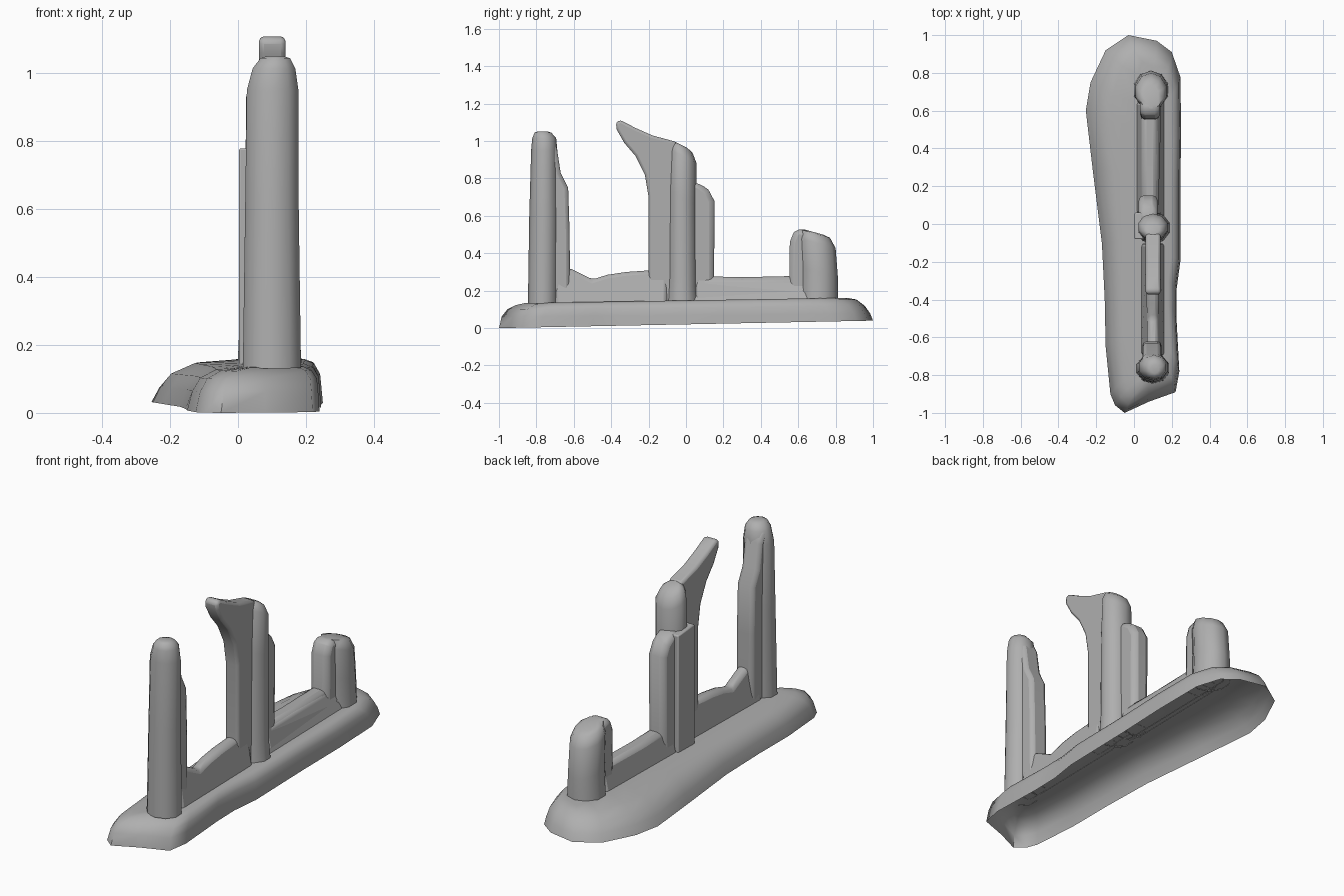
import bpy, bmesh, math

# Dark stone grey shared by every part
stone = bpy.data.materials.new("stone_grey")
stone.diffuse_color = (0.43, 0.43, 0.43, 1)


def finish(name, bm, angle=40, bevel=0):
    bmesh.ops.recalc_face_normals(bm, faces=bm.faces)
    me = bpy.data.meshes.new(name)
    bm.to_mesh(me)
    bm.free()
    me.materials.append(stone)
    ob = bpy.data.objects.new(name, me)
    bpy.context.collection.objects.link(ob)
    if bevel:
        m = ob.modifiers.new("soft_edges", 'BEVEL')
        m.width, m.segments = bevel, 2
    bpy.ops.object.select_all(action='DESELECT')
    ob.select_set(True)
    bpy.context.view_layer.objects.active = ob
    bpy.ops.object.shade_smooth_by_angle(angle=math.radians(angle))
    return ob


def ground(y):
    """height of the mound's top, where posts and walls start"""
    return 0.148 + 0.0163 * y


def loft(name, rings, angle=60):
    bm = bmesh.new()
    vs = [[bm.verts.new(p) for p in r] for r in rings]
    n = len(rings[0])
    for a, b in zip(vs, vs[1:]):
        for i in range(n):
            j = (i + 1) % n
            bm.faces.new((a[i], a[j], b[j], b[i]))
    bm.faces.new(vs[-1])
    return finish(name, bm, angle)


def post(name, levels, tilt=0, sides=10):
    """levels: (z, centre x, centre y, radius x, radius y); tilt slopes the upper rings along y"""
    rings = []
    for k, (z, cx, cy, rx, ry) in enumerate(levels):
        ring = []
        for i in range(sides):
            a = math.tau * (i + 0.5) / sides
            y = cy + ry * math.sin(a)
            h = z + tilt * (y - cy) if k else ground(y) - 0.003
            ring.append((cx + rx * math.cos(a), y, h))
        rings.append(ring)
    return loft(name, rings)


def slab(name, profile, x0, x1, flare=0, bevel=0.02):
    """side profile (y, z) given thickness from x0 to x1; z = 0 snaps to the mound and flares"""
    bm = bmesh.new()
    sides = []
    for x, s in ((x0, -1), (x1, 1)):
        sides.append([bm.verts.new((x, y, z) if z else (x + s * flare, y, ground(y) - 0.001))
                      for y, z in profile])
    a, b = sides
    bm.faces.new(a)
    bm.faces.new(b[::-1])
    for i in range(len(a)):
        j = (i + 1) % len(a)
        if profile[i][1] or profile[j][1]:      # open where it meets the mound
            bm.faces.new((a[i], b[i], b[j], a[j]))
    return finish(name, bm, 60, bevel)


# Base mound: open-bottomed shell stepped inward from the ground outline
outline = [(-0.05, -1.0), (0.08, -0.94), (0.22, -0.89), (0.24, -0.78), (0.225, -0.5),
           (0.225, -0.35), (0.245, -0.2), (0.245, 0.2), (0.25, 0.5), (0.245, 0.78),
           (0.2, 0.91), (0.12, 0.97), (-0.03, 1.0), (-0.15, 0.92), (-0.23, 0.75),
           (-0.255, 0.6), (-0.22, 0.3), (-0.17, -0.1), (-0.155, -0.4), (-0.15, -0.65),
           (-0.125, -0.9), (-0.1, -0.96)]


def base_ring(left, right, sy, z0, slope):
    ring = []
    for x, y in outline:
        w = x - 0.06
        k = 1 - (right / 0.185 if w > 0 else left / 0.27)
        ring.append((0.06 + w * k, y * sy, z0 + slope * y))
    return ring


loft("base_mound", [base_ring(0, 0, 1, 0.02, 0.02),
                    base_ring(0.02, 0.004, 0.985, 0.07, 0.008),
                    base_ring(0.05, 0.008, 0.955, 0.11, 0.01),
                    base_ring(0.11, 0.025, 0.91, 0.138, 0.015),
                    base_ring(0.22, 0.05, 0.86, 0.148, 0.014)])

# Front post
post("front_post", [(0, 0.1, -0.765, 0.09, 0.08), (0.6, 0.1, -0.76, 0.083, 0.078),
                    (0.95, 0.102, -0.758, 0.08, 0.07), (1.015, 0.106, -0.758, 0.066, 0.064),
                    (1.045, 0.11, -0.765, 0.046, 0.045), (1.052, 0.11, -0.768, 0.022, 0.024)])
slab("front_post_fin", [(-0.76, 0), (-0.62, 0), (-0.622, 0.5), (-0.63, 0.75),
                        (-0.67, 0.83), (-0.69, 0.96), (-0.72, 1.02), (-0.76, 1.03)], 0.045, 0.145)

# Middle post with rear buttress, side pilaster and forward-reaching branch
post("middle_post", [(0, 0.1, -0.02, 0.092, 0.085), (0.25, 0.1, -0.02, 0.084, 0.078),
                     (0.7, 0.1, -0.02, 0.082, 0.075), (0.92, 0.1, -0.015, 0.08, 0.07),
                     (0.965, 0.1, -0.02, 0.06, 0.055), (0.98, 0.1, -0.025, 0.035, 0.03)], tilt=-0.5)
slab("middle_side_pilaster", [(-0.08, 0), (0.06, 0), (0.06, 0.77), (-0.08, 0.78)],
     0.003, 0.07, bevel=0.006)
slab("middle_rear_buttress", [(0.0, 0), (0.15, 0), (0.152, 0.68), (0.12, 0.74),
                              (0.07, 0.775), (0.0, 0.78)], 0.025, 0.125, bevel=0.028)
slab("leaning_branch", [(-0.05, 0), (-0.2, 0), (-0.2, 0.7), (-0.22, 0.82), (-0.27, 0.92),
                        (-0.33, 0.99), (-0.37, 1.06), (-0.375, 1.1), (-0.35, 1.112),
                        (-0.27, 1.07), (-0.18, 1.03), (-0.05, 0.995)], 0.062, 0.14, bevel=0.025)

# Back post, short with a sloped top
post("back_post", [(0, 0.09, 0.71, 0.095, 0.102), (0.3, 0.09, 0.71, 0.088, 0.102),
                   (0.455, 0.09, 0.7, 0.085, 0.1), (0.505, 0.09, 0.69, 0.068, 0.08),
                   (0.513, 0.09, 0.685, 0.04, 0.05)], tilt=-0.28)
slab("back_post_fin", [(0.7, 0), (0.55, 0), (0.555, 0.46), (0.575, 0.51),
                       (0.6, 0.533), (0.7, 0.508)], 0.032, 0.138, bevel=0.028)

# Low walls joining the posts
slab("front_wall", [(-0.7, 0), (-0.7, 0.335), (-0.61, 0.315), (-0.5, 0.26), (-0.42, 0.285),
                    (-0.32, 0.3), (-0.1, 0.315), (-0.1, 0)], 0.07, 0.13, flare=0.03)
slab("back_wall", [(0.05, 0), (0.05, 0.278), (0.3, 0.272), (0.65, 0.28),
                   (0.65, 0)], 0.045, 0.12, flare=0.03)
slab("back_wall_ledge", [(0.0, 0), (0.07, 0.2), (0.09, 0.265), (0.7, 0.265),
                         (0.75, 0.2), (0.76, 0)], 0.07, 0.13, flare=0.03)
